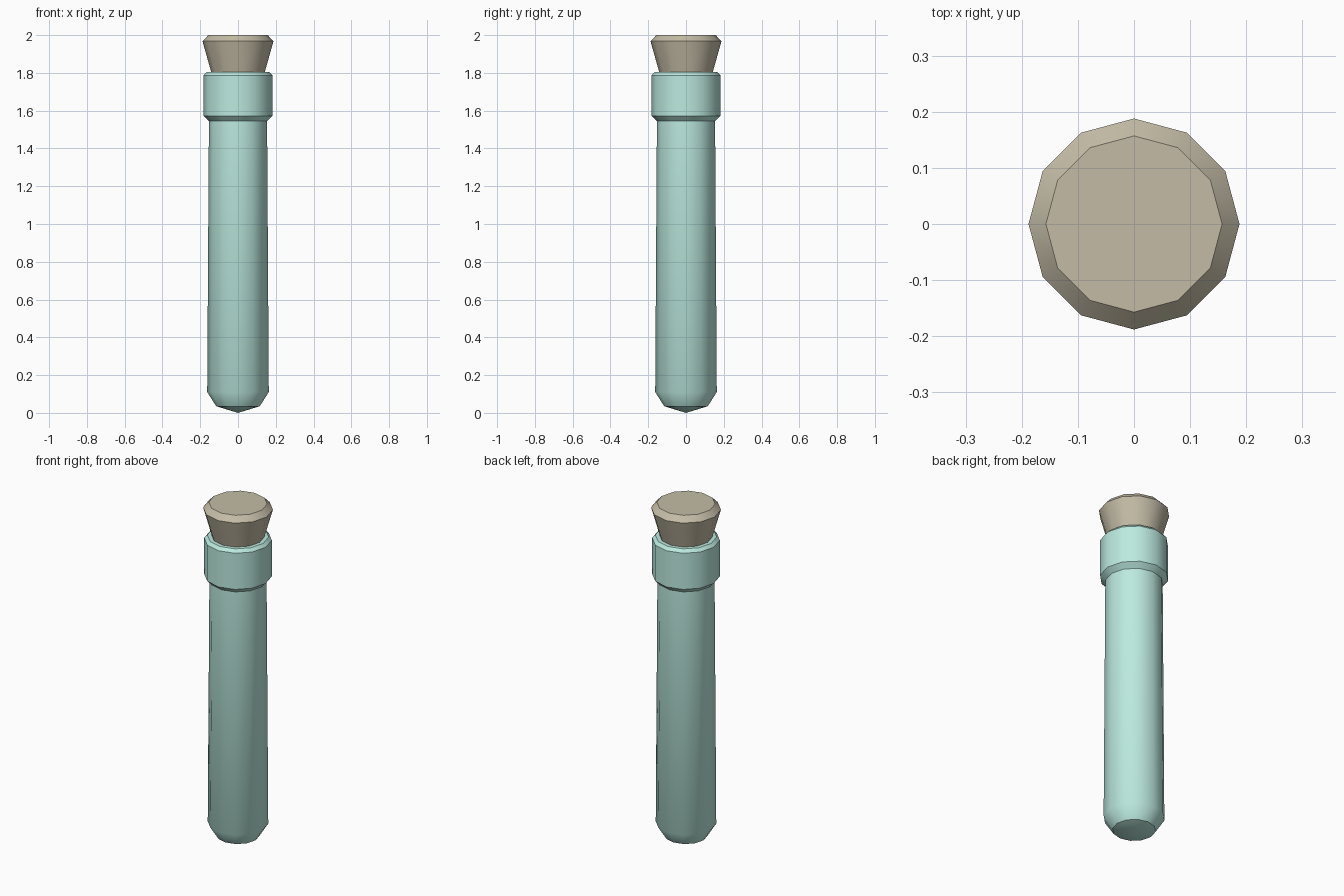
import bpy
import math

if "Cube" in bpy.data.objects:
    bpy.data.objects.remove(bpy.data.objects["Cube"])

SIDES = 12


def lathe(name, profile, color):
    """Revolve an (r, z) profile around z; r = 0 gives a pole point."""
    verts, faces, rings = [], [], []
    for r, z in profile:
        n = SIDES if r > 0 else 1
        rings.append(range(len(verts), len(verts) + n))
        for i in range(n):
            a = 2 * math.pi * i / SIDES
            verts.append((r * math.cos(a), r * math.sin(a), z))
    for lo, hi in zip(rings, rings[1:]):
        for i in range(SIDES):
            j = (i + 1) % SIDES
            if len(lo) == 1:
                faces.append((lo[0], hi[j], hi[i]))
            elif len(hi) == 1:
                faces.append((lo[i], lo[j], hi[0]))
            else:
                faces.append((lo[i], lo[j], hi[j], hi[i]))
    # flat caps on open ends
    if len(rings[0]) > 1:
        faces.append(tuple(reversed(rings[0])))
    if len(rings[-1]) > 1:
        faces.append(tuple(rings[-1]))
    mesh = bpy.data.meshes.new(name)
    mesh.from_pydata(verts, [], faces)
    obj = bpy.data.objects.new(name, mesh)
    bpy.context.collection.objects.link(obj)
    mat = bpy.data.materials.new(name + "_color")
    mat.diffuse_color = color
    mat.use_nodes = True
    mat.node_tree.nodes["Principled BSDF"].inputs["Base Color"].default_value = mat.diffuse_color
    mesh.materials.append(mat)
    bpy.ops.object.select_all(action='DESELECT')
    obj.select_set(True)
    bpy.context.view_layer.objects.active = obj
    bpy.ops.object.shade_smooth_by_angle(angle=math.radians(40))
    return obj


# glass tube: rounded bottom, slightly tapered wall, thick collar, mouth
lathe("glass_tube", [
    (0, 0), (0.115, 0.035), (0.163, 0.11), (0.154, 1.545),
    (0.182, 1.573), (0.182, 1.787), (0.165, 1.805),
    (0.14, 1.805), (0.13, 1.74),
], (0.50, 0.82, 0.74, 1))

# tapered cork stopper with bevelled top
lathe("cork_stopper", [
    (0.125, 1.745), (0.188, 1.968), (0.157, 2.0),
], (0.55, 0.50, 0.38, 1))
